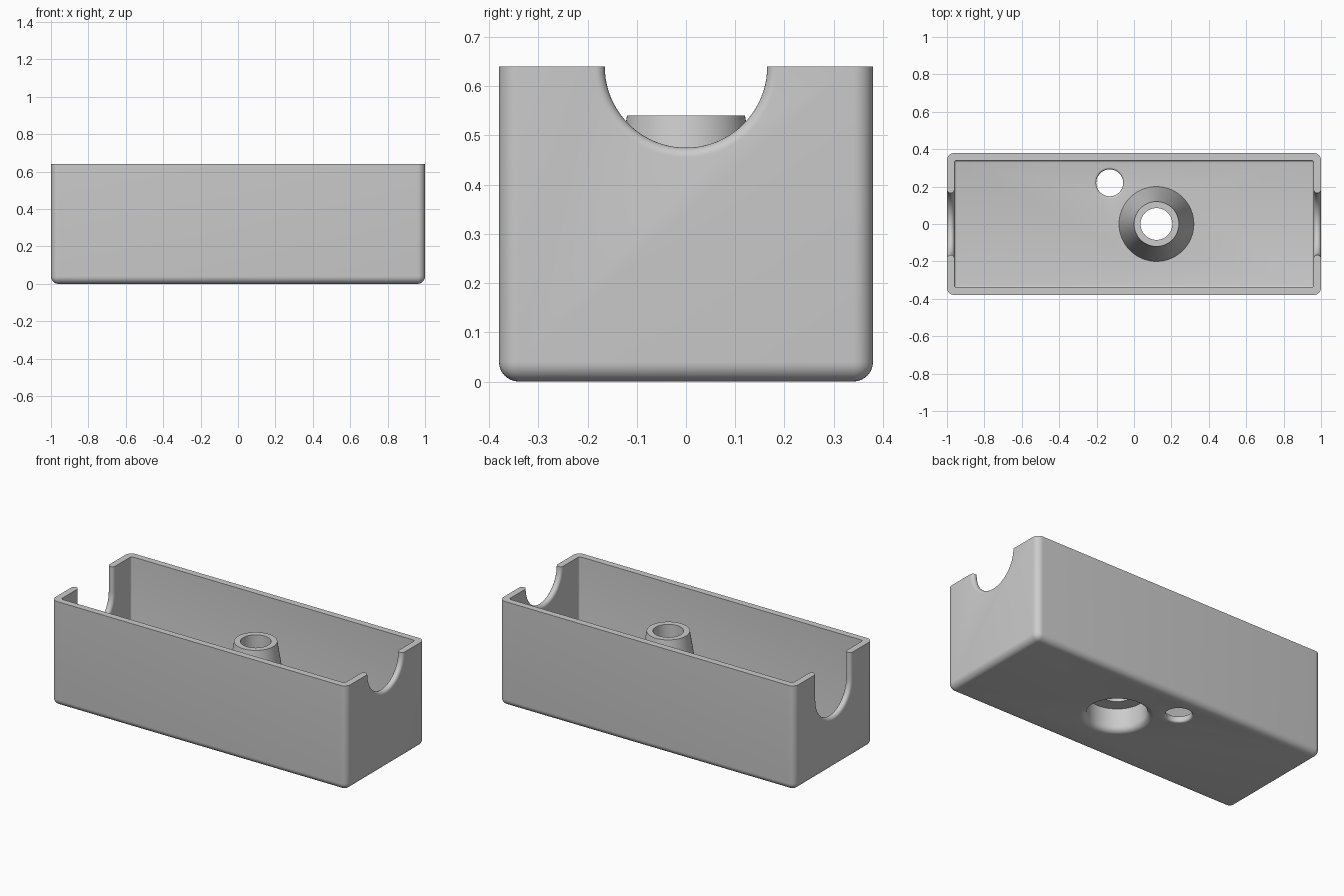
import bpy, bmesh, math

if "Cube" in bpy.data.objects:
    bpy.data.objects.remove(bpy.data.objects["Cube"], do_unlink=True)

HEIGHT, WALL, FLOOR = 0.64, 0.04, 0.04
HALF_X, HALF_Y = 1.0, 0.38

grey = bpy.data.materials.new("plain grey")
grey.use_nodes = True
grey.diffuse_color = (0.6, 0.6, 0.6, 1)
grey.node_tree.nodes["Principled BSDF"].inputs["Base Color"].default_value = (0.6, 0.6, 0.6, 1)


def make_object(name, bm):
    bmesh.ops.recalc_face_normals(bm, faces=bm.faces[:])
    mesh = bpy.data.meshes.new(name)
    bm.to_mesh(mesh)
    bm.free()
    mesh.materials.append(grey)
    obj = bpy.data.objects.new(name, mesh)
    bpy.context.collection.objects.link(obj)
    return obj


def rounded_box(name, hx, hy, z0, z1, radius, segments):
    """Box with rounded uprights and bottom edges, and a sharp top."""
    bm = bmesh.new()
    bmesh.ops.create_cube(bm, size=2)
    for v in bm.verts:
        v.co = (v.co.x * hx, v.co.y * hy, z1 if v.co.z > 0 else z0)
    edges = [e for e in bm.edges if min(v.co.z for v in e.verts) < z1 - 0.001]
    bmesh.ops.bevel(bm, geom=edges, offset=radius, segments=segments,
                    profile=0.5, affect='EDGES')
    return make_object(name, bm)


def loft(name, rings):
    """Closed solid through rings with equal point counts."""
    bm = bmesh.new()
    rings = [[bm.verts.new(p) for p in ring] for ring in rings]
    n = len(rings[0])
    for a, b in zip(rings, rings[1:]):
        for i in range(n):
            bm.faces.new((a[i], a[(i + 1) % n], b[(i + 1) % n], b[i]))
    bm.faces.new(rings[0])
    bm.faces.new(rings[-1])
    return make_object(name, bm)


def lathe(name, x, y, profile, n=64):
    """Solid of revolution from (radius, height) pairs."""
    turns = [2 * math.pi * i / n for i in range(n)]
    return loft(name, [[(x + r * math.cos(a), y + r * math.sin(a), z) for a in turns]
                       for r, z in profile])


def flare(radius, fillet, z, direction, steps=8):
    """Rounded hole mouth, from the face at z into the hole."""
    angles = [math.pi / 2 * i / steps for i in range(steps + 1)]
    return [(radius + fillet * (1 - math.sin(a)), z + direction * fillet * (1 - math.cos(a)))
            for a in angles]


def notch(name, side, radius, centre_z, steps=12, arc=40):
    """U-shaped cutter whose edge leaves a fully rounded lip on the end wall."""
    half = WALL / 2
    stations = [(-2.5, half)]
    for i in range(steps + 1):
        a = math.pi * i / steps
        stations.append((-math.cos(a), half * (1 - math.sin(a))))
    stations.append((2.5, half))
    rings = []
    for t, grow in stations:
        x = side * (HALF_X - half) + t * half
        r = radius + grow
        ring = [(x, -r, HEIGHT + 0.2)]
        for i in range(arc + 1):
            a = math.pi + math.pi * i / arc
            ring.append((x, r * math.cos(a), centre_z + r * math.sin(a)))
        ring.append((x, r, HEIGHT + 0.2))
        rings.append(ring)
    return loft(name, rings)


def combine(target, tool, operation):
    mod = target.modifiers.new(tool.name, 'BOOLEAN')
    mod.operation = operation
    mod.solver = 'EXACT'
    mod.object = tool
    bpy.context.view_layer.objects.active = target
    bpy.ops.object.modifier_apply(modifier=mod.name)
    bpy.data.objects.remove(tool, do_unlink=True)


# Open tray
tray = rounded_box("tray", HALF_X, HALF_Y, 0, HEIGHT, 0.04, 8)
combine(tray, rounded_box("cavity", HALF_X - WALL, HALF_Y - WALL, FLOOR,
                          HEIGHT + 0.2, 0.012, 4), 'DIFFERENCE')

# Tapered post with a through bore and a wide recess underneath
POST_X = 0.12
combine(tray, lathe("post", POST_X, 0, [(0.203, 0.02), (0.2, FLOOR), (0.12, 0.54)]), 'UNION')
recess = [(0.2, -0.1)] + flare(0.165, 0.035, 0, 1) + [(0.165, 0.14), (0.085, 0.14), (0.085, 0.7)]
combine(tray, lathe("bore", POST_X, 0, recess), 'DIFFERENCE')

# Small floor hole, softened on both faces
mouth = flare(0.072, 0.012, 0, 1, 5)
upper = flare(0.072, 0.012, FLOOR, -1, 5)[::-1]
hole = [(0.084, -0.1)] + mouth + upper + [(0.084, 0.15)]
combine(tray, lathe("floor_hole", -0.13, 0.22, hole, 48), 'DIFFERENCE')

# Shallow notch on one end, deep notch on the other
combine(tray, notch("shallow_notch", 1, 0.165, HEIGHT), 'DIFFERENCE')
combine(tray, notch("deep_notch", -1, 0.165, 0.48), 'DIFFERENCE')

bpy.ops.object.select_all(action='DESELECT')
tray.select_set(True)
bpy.context.view_layer.objects.active = tray
bpy.ops.object.shade_smooth_by_angle(angle=math.radians(30))
